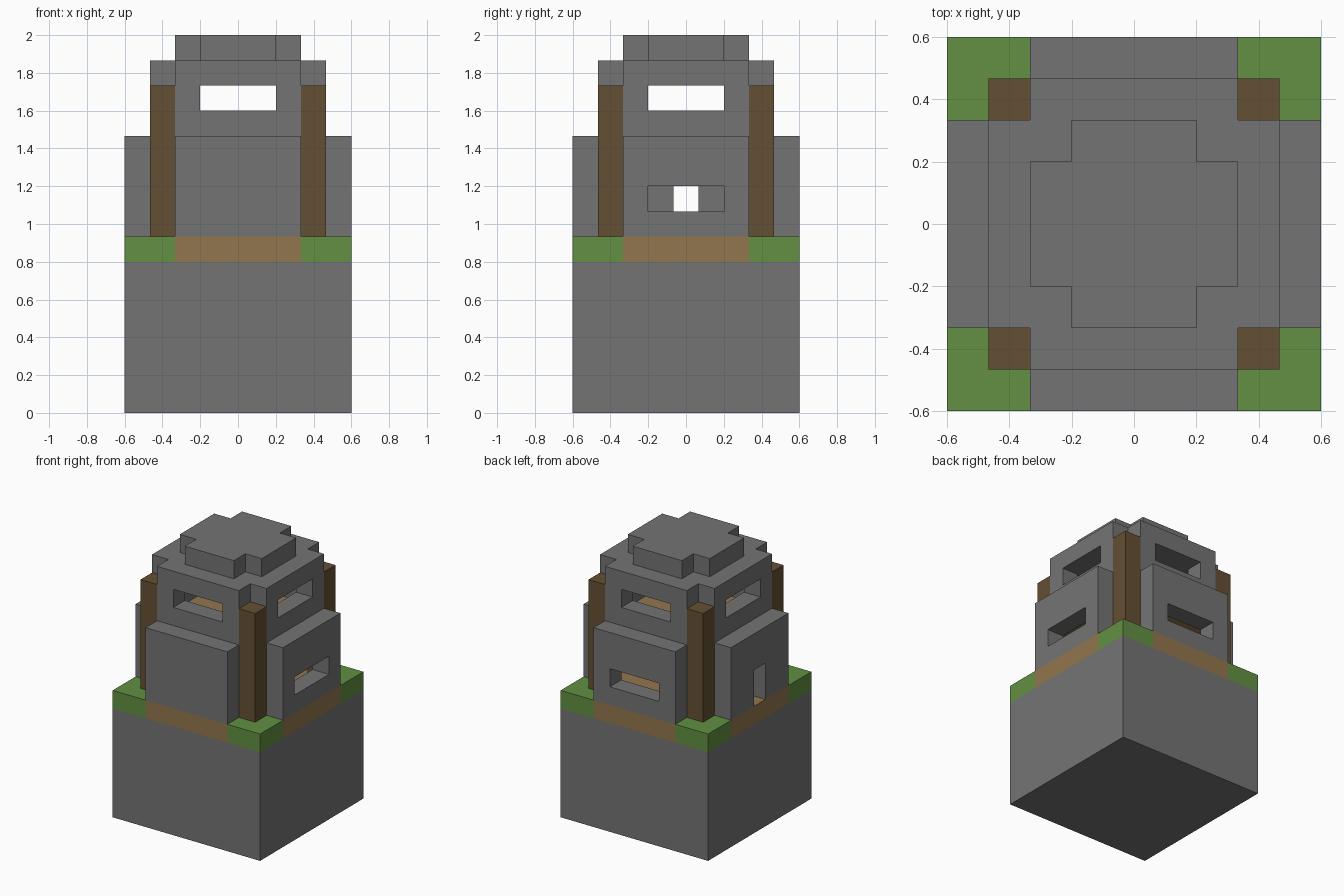
import bpy, bmesh
from math import radians
from mathutils import Matrix, Vector

if "Cube" in bpy.data.objects:
    bpy.data.objects.remove(bpy.data.objects["Cube"], do_unlink=True)

U = 2 / 30  # one block unit; all sizes below are counted in units


def material(name, rgb):
    m = bpy.data.materials.new(name)
    m.use_nodes = True
    m.diffuse_color = (*rgb, 1)
    m.node_tree.nodes["Principled BSDF"].inputs["Base Color"].default_value = (*rgb, 1)
    return m


STONE = material("stone_grey", (0.175, 0.175, 0.175))
GRASS = material("grass_green", (0.122, 0.279, 0.054))
EARTH = material("earth_tan", (0.288, 0.181, 0.076))
WOOD = material("wood_brown", (0.13, 0.08, 0.033))


def finish(name, bm, mat):
    bmesh.ops.scale(bm, vec=(U, U, U), verts=bm.verts)
    bmesh.ops.recalc_face_normals(bm, faces=bm.faces)
    mesh = bpy.data.meshes.new(name)
    bm.to_mesh(mesh)
    bm.free()
    mesh.materials.append(mat)
    bpy.context.collection.objects.link(bpy.data.objects.new(name, mesh))


def extrude(bm, vec):
    """Give the flat faces of bm a thickness along vec."""
    out = bmesh.ops.extrude_face_region(bm, geom=bm.faces[:], use_keep_orig=True)
    verts = [g for g in out["geom"] if isinstance(g, bmesh.types.BMVert)]
    bmesh.ops.translate(bm, vec=vec, verts=verts)


def box(name, x, y, z, mat):
    bm = bmesh.new()
    bmesh.ops.create_cube(bm, size=1)
    lo, hi = (Vector(p) for p in zip(x, y, z))
    for v in bm.verts:
        v.co = (lo + hi) / 2 + v.co * (hi - lo)
    finish(name, bm, mat)


def cross(name, a, b, z, mat):
    """Plus-shaped slab: half span a, with corners cut back to b."""
    bm = bmesh.new()
    pts = [(a, -b), (a, b), (b, b)]
    outline = [Matrix.Rotation(radians(90 * k), 2) @ Vector(p)
               for k in range(4) for p in pts]
    bm.faces.new([bm.verts.new((p.x, p.y, z[0])) for p in outline])
    extrude(bm, (0, 0, z[1] - z[0]))
    finish(name, bm, mat)


def wall(name, turn, outer, z, hole=None):
    """Wall panel facing front, turned by quarter turns; hole = (half width, bottom, top)."""
    bm = bmesh.new()
    w, low, high = hole or (0, z[0], z[0])
    xs = sorted({-5, -w, w, 5})
    zs = sorted({z[0], low, high, z[1]})
    for x0, x1 in zip(xs, xs[1:]):
        for z0, z1 in zip(zs, zs[1:]):
            if hole and x0 == -w and x1 == w and z0 == low:
                continue
            bm.faces.new([bm.verts.new((px, -outer, pz)) for px, pz in
                          ((x0, z0), (x1, z0), (x1, z1), (x0, z1))])
    bmesh.ops.remove_doubles(bm, verts=bm.verts, dist=0.001)
    extrude(bm, (0, 2, 0))
    bmesh.ops.rotate(bm, verts=bm.verts, matrix=Matrix.Rotation(radians(90 * turn), 3, "Z"))
    finish(name, bm, STONE)


# Foundation and ground layer
box("foundation", (-9, 9), (-9, 9), (0, 12), STONE)
cross("ground_floor", 9, 5, (12, 14), EARTH)

# Grass corners and timber posts
for sx, side in ((-1, "right"), (1, "left")):
    for sy, end in ((-1, "front"), (1, "back")):
        gx, gy = sorted((5 * sx, 9 * sx)), sorted((5 * sy, 9 * sy))
        box(f"grass_{end}_{side}", gx, gy, (12, 14), GRASS)
        px, py = sorted((5 * sx, 7 * sx)), sorted((5 * sy, 7 * sy))
        box(f"post_{end}_{side}", px, py, (14, 26), WOOD)

# Walls: solid front, window slots on two sides, doorway on the model's right
slot, door = (3, 16, 18), (1, 14, 18)
openings = [("front", None), ("left", slot), ("back", slot), ("right", door)]
for turn, (side, hole) in enumerate(openings):
    wall(f"lower_wall_{side}", turn, 9, (14, 22), hole)
    wall(f"upper_wall_{side}", turn, 7, (22, 26), (3, 24, 26))

# Upper floor and stepped roof
cross("upper_floor", 7, 5, (20, 22), EARTH)
cross("roof", 7, 5, (26, 28), STONE)
cross("roof_cap", 5, 3, (28, 30), STONE)
